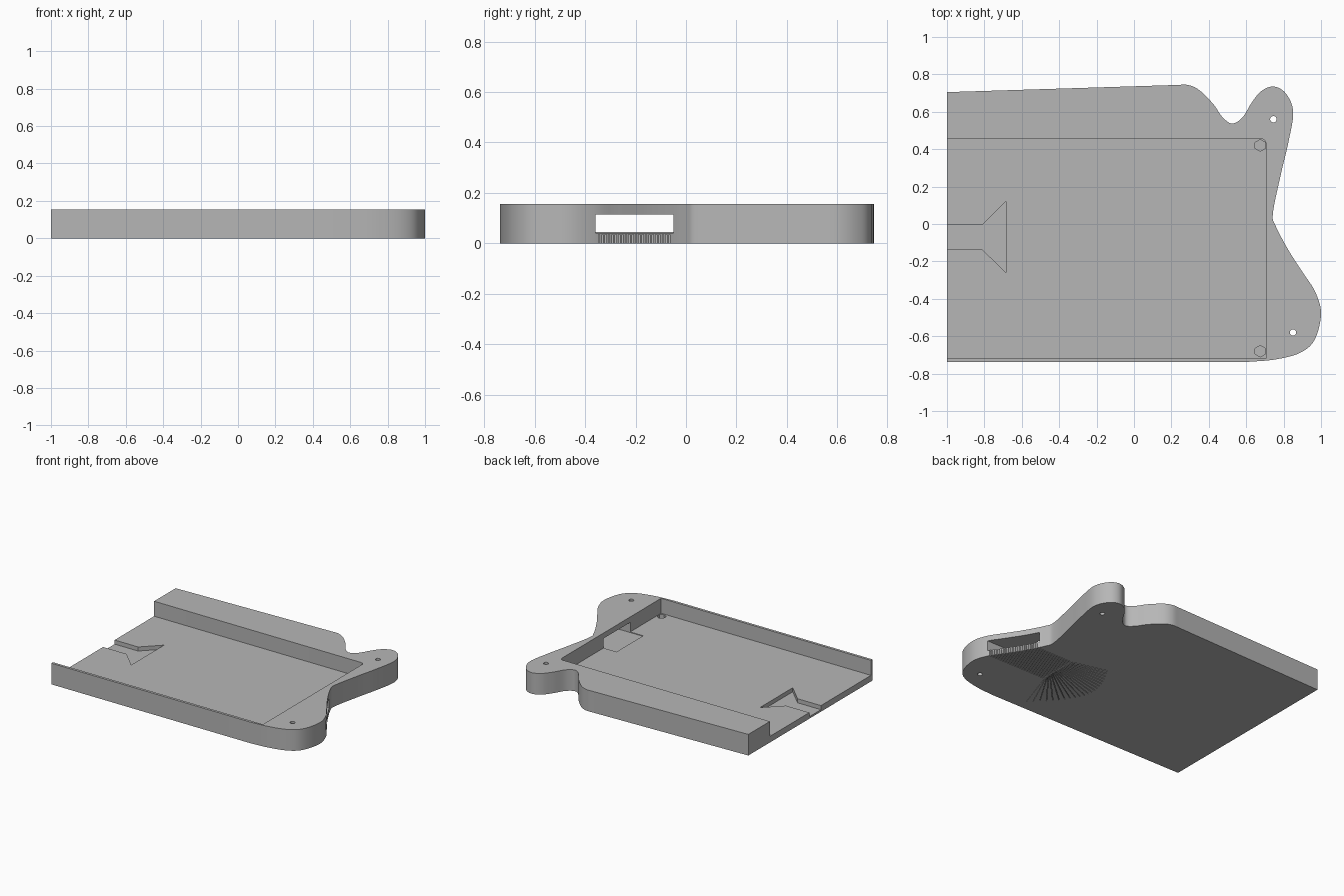
import bpy, bmesh, math
from mathutils import Vector

cube = bpy.data.objects.get("Cube")
if cube:
    bpy.data.objects.remove(cube, do_unlink=True)

HEIGHT, FLOOR = 0.155, 0.045

grey = bpy.data.materials.new("plain grey")
grey.use_nodes = True
grey.diffuse_color = (0.47, 0.47, 0.47, 1)
grey.node_tree.nodes["Principled BSDF"].inputs["Base Color"].default_value = (0.47, 0.47, 0.47, 1)


def prisms(name, outlines, z0, z1):
    """One object holding an upright prism for every outline."""
    bm = bmesh.new()
    for outline in outlines:
        face = bm.faces.new([bm.verts.new((x, y, z0)) for x, y in outline])
        made = bmesh.ops.extrude_face_region(bm, geom=[face])["geom"]
        top = [v for v in made if isinstance(v, bmesh.types.BMVert)]
        bmesh.ops.translate(bm, verts=top, vec=(0, 0, z1 - z0))
    bmesh.ops.recalc_face_normals(bm, faces=bm.faces)
    mesh = bpy.data.meshes.new(name)
    bm.to_mesh(mesh)
    bm.free()
    mesh.materials.append(grey)
    obj = bpy.data.objects.new(name, mesh)
    bpy.context.collection.objects.link(obj)
    return obj


def cut(body, outlines, z0, z1):
    """Cut prisms out of the body and discard the cutter."""
    cutter = prisms("cutter", outlines, z0, z1)
    cutter.hide_render = True
    mod = body.modifiers.new("cut", 'BOOLEAN')
    mod.operation, mod.solver, mod.object = 'DIFFERENCE', 'EXACT', cutter
    graph = bpy.context.evaluated_depsgraph_get()
    result = bpy.data.meshes.new_from_object(body.evaluated_get(graph))
    body.modifiers.clear()
    body.data = result
    bpy.data.objects.remove(cutter, do_unlink=True)


def box(x0, x1, y0, y1):
    return [(x0, y0), (x1, y0), (x1, y1), (x0, y1)]


def ring(x, y, r, n, turn=0.0):
    return [(x + r * math.cos(turn + math.tau * i / n),
             y + r * math.sin(turn + math.tau * i / n)) for i in range(n)]


def spline(points, steps=7):
    """Smooth curve through the points."""
    pts = [Vector(p) for p in points]
    pts = [2 * pts[0] - pts[1]] + pts + [2 * pts[-1] - pts[-2]]
    out = []
    for a, b, c, d in zip(pts, pts[1:], pts[2:], pts[3:]):
        for i in range(steps):
            t = i / steps
            out.append(tuple(0.5 * (2 * b + (c - a) * t + (2 * a - 5 * b + 4 * c - d) * t * t
                                    + (3 * b - a - 3 * c + d) * t ** 3)))
    return out + [tuple(pts[-2])]


def groove(path, width):
    """Thin strip of constant y width along a path."""
    h = width / 2
    return [(x, y - h) for x, y in path] + [(x, y + h) for x, y in reversed(path)]


# Body outline with two rounded ears
edge = spline([(0.22, 0.743), (0.29, 0.743), (0.35, 0.715), (0.425, 0.64), (0.47, 0.575),
               (0.523, 0.537), (0.58, 0.57), (0.63, 0.65), (0.68, 0.71), (0.745, 0.735),
               (0.81, 0.70), (0.851, 0.60), (0.825, 0.435), (0.785, 0.265), (0.743, 0.06),
               (0.757, -0.01), (0.83, -0.147), (0.91, -0.27), (0.97, -0.365), (1.0, -0.48),
               (0.965, -0.62), (0.885, -0.69), (0.75, -0.725), (0.61, -0.737)])
body = prisms("tray_body", [[(-1, -0.737), (-1, 0.705)] + edge], 0, HEIGHT)

# Open-ended pocket with one rounded corner
corner = [(0.68 + 0.025 * math.cos(a), 0.43 + 0.025 * math.sin(a))
          for a in (i * math.pi / 12 for i in range(7))]
cut(body, [[(-1.2, -0.718), (0.705, -0.718)] + corner + [(-1.2, 0.455)]], FLOOR, 0.3)

# Flared slot in the pocket floor
cut(body, [[(-1.2, -0.137), (-0.81, -0.137), (-0.685, -0.26),
            (-0.685, 0.12), (-0.81, -0.003), (-1.2, -0.003)]], 0.015, 0.1)

# Connector window through the end wall
cut(body, [box(0.6, 1.2, -0.36, -0.05)], 0.04, 0.115)

# Hexagonal recesses and through holes
cut(body, [ring(0.675, y, 0.031, 6, math.pi / 6) for y in (0.42, -0.68)], 0.02, 0.1)
cut(body, [ring(x, y, 0.017, 20) for x, y in ((0.745, 0.56), (0.85, -0.58))], -0.1, 0.3)

# Comb of grooves under the window, then a shallow fan on the underside
COUNT = 22
comb, fan = [], []
for i in range(COUNT):
    t = i / (COUNT - 1)
    y = -0.345 + 0.28 * t
    comb.append(groove([(0.5, y), (1.2, y)], 0.005))
    bow = math.sin(math.pi * t)
    end = (0.38 - 0.15 * t - 0.17 * bow, -0.66 + 0.66 * t)
    fan.append(groove([end, (0.485, y)], 0.005))
cut(body, comb, -0.1, 0.034)
cut(body, fan, -0.1, 0.006)

# Smooth curved sides, crisp edges
bpy.ops.object.select_all(action='DESELECT')
body.select_set(True)
bpy.context.view_layer.objects.active = body
bpy.ops.object.shade_smooth_by_angle(angle=math.radians(30))
